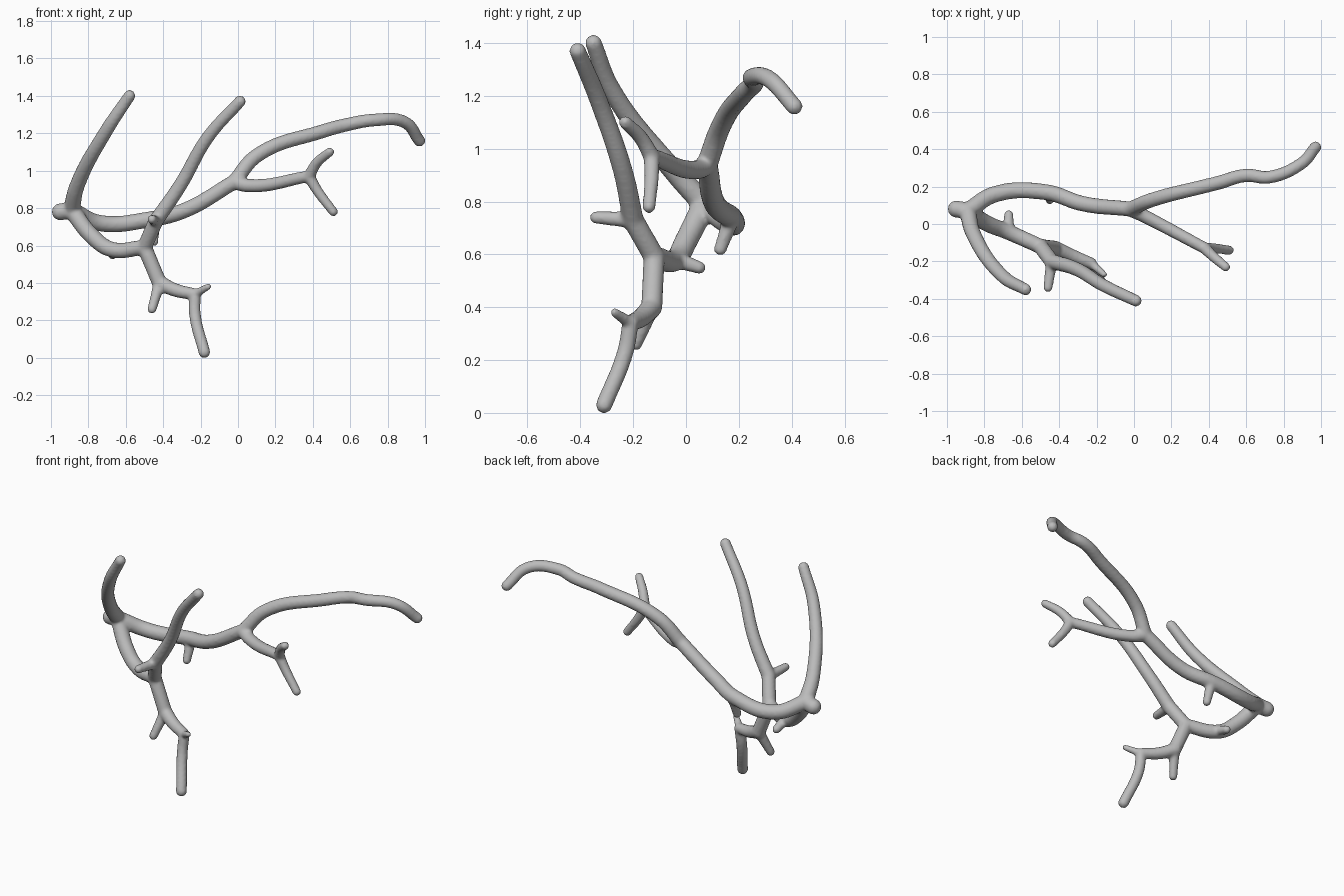
import bpy
import bmesh
from mathutils import Matrix, Vector

cube = bpy.data.objects.get("Cube")
if cube:
    bpy.data.objects.remove(cube, do_unlink=True)

# One plain grey for the whole branch
grey = (0.5, 0.5, 0.5, 1)
bark = bpy.data.materials.new("grey bark")
bark.use_nodes = True
bark.diffuse_color = grey
bark.node_tree.nodes["Principled BSDF"].inputs["Base Color"].default_value = grey

# Radii of the wood
thick, stout, medium, slim, thin = 0.046, 0.041, 0.032, 0.025, 0.018

# Points where limbs divide
base = (-0.89, 0.07, 0.79)
long_fork = (-0.02, 0.08, 0.94)
side_fork = (0.38, -0.13, 0.97)
low_fork = (-0.5, -0.12, 0.59)
front_fork = (-0.44, -0.2, 0.73)
root_fork = (-0.42, -0.13, 0.4)
tip_fork = (-0.23, -0.21, 0.34)

branch_bm = bmesh.new()


def sweep_path(path, start_radius, end_radius):
    """Return a mesh of a smooth tapered tube that passes through the path points."""
    curve = bpy.data.curves.new("limb_path", "CURVE")
    curve.dimensions = "3D"
    curve.bevel_depth = 1
    curve.bevel_resolution = 4
    curve.use_fill_caps = True
    spline = curve.splines.new("BEZIER")
    spline.bezier_points.add(len(path) - 1)
    last = len(path) - 1
    for index, (point, position) in enumerate(zip(spline.bezier_points, path)):
        point.co = position
        point.radius = start_radius + (end_radius - start_radius) * index / last
        point.handle_left_type = point.handle_right_type = "AUTO"
    tube = bpy.data.objects.new("limb_path", curve)
    bpy.context.collection.objects.link(tube)
    depsgraph = bpy.context.evaluated_depsgraph_get()
    tube_mesh = bpy.data.meshes.new_from_object(tube.evaluated_get(depsgraph))
    bpy.data.objects.remove(tube)
    return tube_mesh


def grow(start_radius, end_radius, *path):
    """Add one limb with rounded ends to the branch."""
    tube_mesh = sweep_path(path, start_radius, end_radius)
    branch_bm.from_mesh(tube_mesh)
    bpy.data.meshes.remove(tube_mesh)
    for position, radius in ((path[0], start_radius), (path[-1], end_radius)):
        bmesh.ops.create_icosphere(branch_bm, subdivisions=3, radius=radius,
                                   matrix=Matrix.Translation(Vector(position)))


# Broken butt end and the upright limb above it
grow(thick, thick, (-0.95, 0.08, 0.78), base)
grow(thick, medium, base, (-0.86, -0.05, 0.92), (-0.7, -0.28, 1.22), (-0.58, -0.35, 1.4))

# Long limb, up to its fork and then out to the drooping tip
grow(thick, stout, base, (-0.74, 0.16, 0.72), (-0.47, 0.17, 0.74), (-0.28, 0.11, 0.79), long_fork)
grow(stout, medium, long_fork, (0.1, 0.13, 1.08), (0.45, 0.22, 1.21), (0.6, 0.26, 1.25),
     (0.72, 0.25, 1.27), (0.89, 0.32, 1.26), (0.97, 0.41, 1.16))

# Stub under the long limb
grow(medium, slim, (-0.45, 0.17, 0.73), (-0.45, 0.13, 0.62))

# Side branch with an upper and a lower twig
grow(stout, medium, long_fork, (0.06, 0.04, 0.92), side_fork)
grow(medium, slim, side_fork, (0.42, -0.17, 1.04), (0.49, -0.23, 1.1))
grow(medium, slim, side_fork, (0.42, -0.13, 0.9), (0.51, -0.14, 0.78))

# Lower limb with a stub at the back
grow(thick, stout, base, (-0.78, 0, 0.65), (-0.68, -0.04, 0.58), low_fork)
grow(medium, slim, (-0.67, -0.04, 0.58), (-0.67, 0.05, 0.55))

# Front limb with a short forward twig
grow(stout, stout, low_fork, front_fork)
grow(stout, medium, front_fork, (-0.31, -0.24, 0.92), (-0.16, -0.33, 1.18), (0.01, -0.41, 1.37))
grow(medium, slim, front_fork, (-0.46, -0.34, 0.74))

# Drooping limb with its twigs
grow(stout, stout, low_fork, root_fork)
grow(medium, slim, root_fork, (-0.46, -0.19, 0.26))
grow(stout, medium, root_fork, (-0.33, -0.17, 0.36), tip_fork)
grow(medium, medium, tip_fork, (-0.23, -0.23, 0.23), (-0.18, -0.31, 0.03))
grow(slim, thin, tip_fork, (-0.16, -0.27, 0.38))

# Close the tube caps and make the branch object
bmesh.ops.remove_doubles(branch_bm, verts=branch_bm.verts, dist=0.0001)
branch_mesh = bpy.data.meshes.new("branch")
branch_bm.to_mesh(branch_mesh)
branch_bm.free()
branch_mesh.materials.append(bark)
branch = bpy.data.objects.new("branch", branch_mesh)
bpy.context.collection.objects.link(branch)

# Fuse the limbs into one skin and soften the forks
fuse = branch.modifiers.new("fuse limbs", "REMESH")
fuse.mode = "VOXEL"
fuse.voxel_size = 0.009
fuse.use_smooth_shade = True
soften = branch.modifiers.new("soften forks", "SMOOTH")
soften.factor = 0.5
soften.iterations = 6
